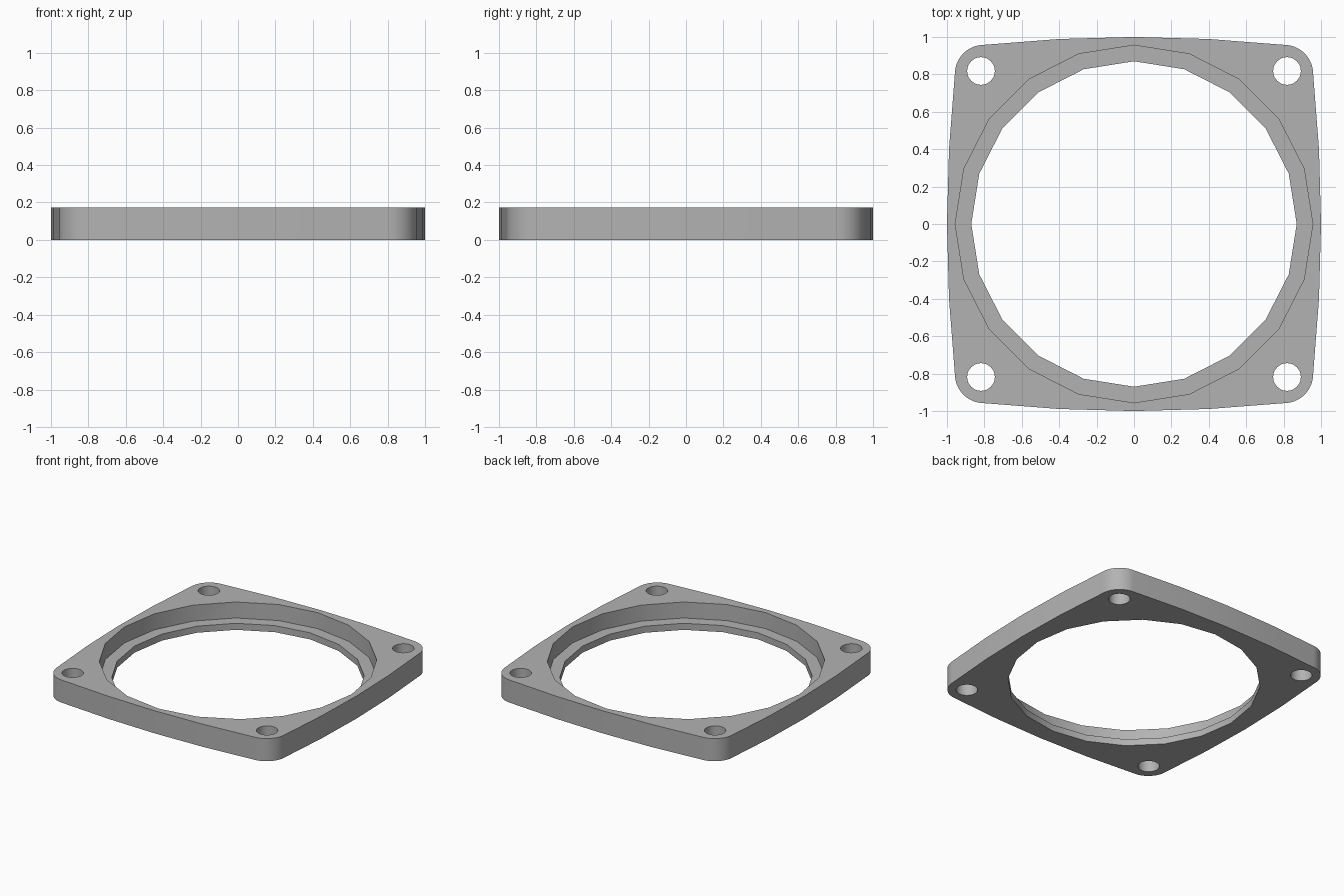
import bpy, bmesh
from math import sin, cos, pi, radians

cube = bpy.data.objects.get("Cube")
if cube:
    bpy.data.objects.remove(cube, do_unlink=True)

HEIGHT = 0.172      # plate thickness
LEDGE = 0.05        # height of the inner ledge
CORNER = 0.802      # centre of each rounded corner
ROUND = 0.156       # corner radius
BOLT = 0.818        # bolt hole centre

grey = bpy.data.materials.new("grey")
grey.use_nodes = True
colour = (0.45, 0.45, 0.45, 1)
grey.diffuse_color = colour
grey.node_tree.nodes["Principled BSDF"].inputs["Base Color"].default_value = colour


def ring(radius, sides, x=0, y=0):
    return [(x + radius * cos(2 * pi * i / sides), y + radius * sin(2 * pi * i / sides))
            for i in range(sides)]


def prism(name, points, bottom, top):
    """Extrude a flat outline between two heights."""
    bm = bmesh.new()
    face = bm.faces.new([bm.verts.new((x, y, bottom)) for x, y in points])
    out = bmesh.ops.extrude_face_region(bm, geom=[face])
    bmesh.ops.translate(bm, vec=(0, 0, top - bottom),
                        verts=[v for v in out["geom"] if isinstance(v, bmesh.types.BMVert)])
    bmesh.ops.recalc_face_normals(bm, faces=bm.faces)
    mesh = bpy.data.meshes.new(name)
    bm.to_mesh(mesh)
    bm.free()
    mesh.materials.append(grey)
    obj = bpy.data.objects.new(name, mesh)
    bpy.context.collection.objects.link(obj)
    return obj


# One quarter of the outline: half-bowed side points, then a rounded corner
quarter = [(1.0, 0.0), (0.989, 0.4)]
for i in range(13):
    a = pi / 2 * i / 12
    quarter.append((CORNER + ROUND * cos(a), CORNER + ROUND * sin(a)))
quarter.append((0.4, 0.989))

# Turn the quarter around the centre to close the outline
outline = []
for turn in range(4):
    outline += quarter
    quarter = [(-y, x) for x, y in quarter]

plate = prism("flange_plate", outline, 0, HEIGHT)

# Central opening, stepped recess and four bolt holes
cutters = [prism("opening_cutter", ring(0.87, 20), -0.1, HEIGHT + 0.1),
           prism("recess_cutter", ring(0.956, 20), LEDGE, HEIGHT + 0.1)]
for sx in (-1, 1):
    for sy in (-1, 1):
        cutters.append(prism("bolt_hole_cutter", ring(0.074, 32, sx * BOLT, sy * BOLT),
                             -0.1, HEIGHT + 0.1))

bpy.ops.object.select_all(action='DESELECT')
plate.select_set(True)
bpy.context.view_layer.objects.active = plate
for cutter in cutters:
    cutter.hide_render = True
    mod = plate.modifiers.new("cut", 'BOOLEAN')
    mod.operation = 'DIFFERENCE'
    mod.solver = 'EXACT'
    mod.object = cutter
    bpy.ops.object.modifier_apply(modifier=mod.name)
    bpy.data.objects.remove(cutter, do_unlink=True)

bpy.ops.object.shade_smooth_by_angle(angle=radians(30))
